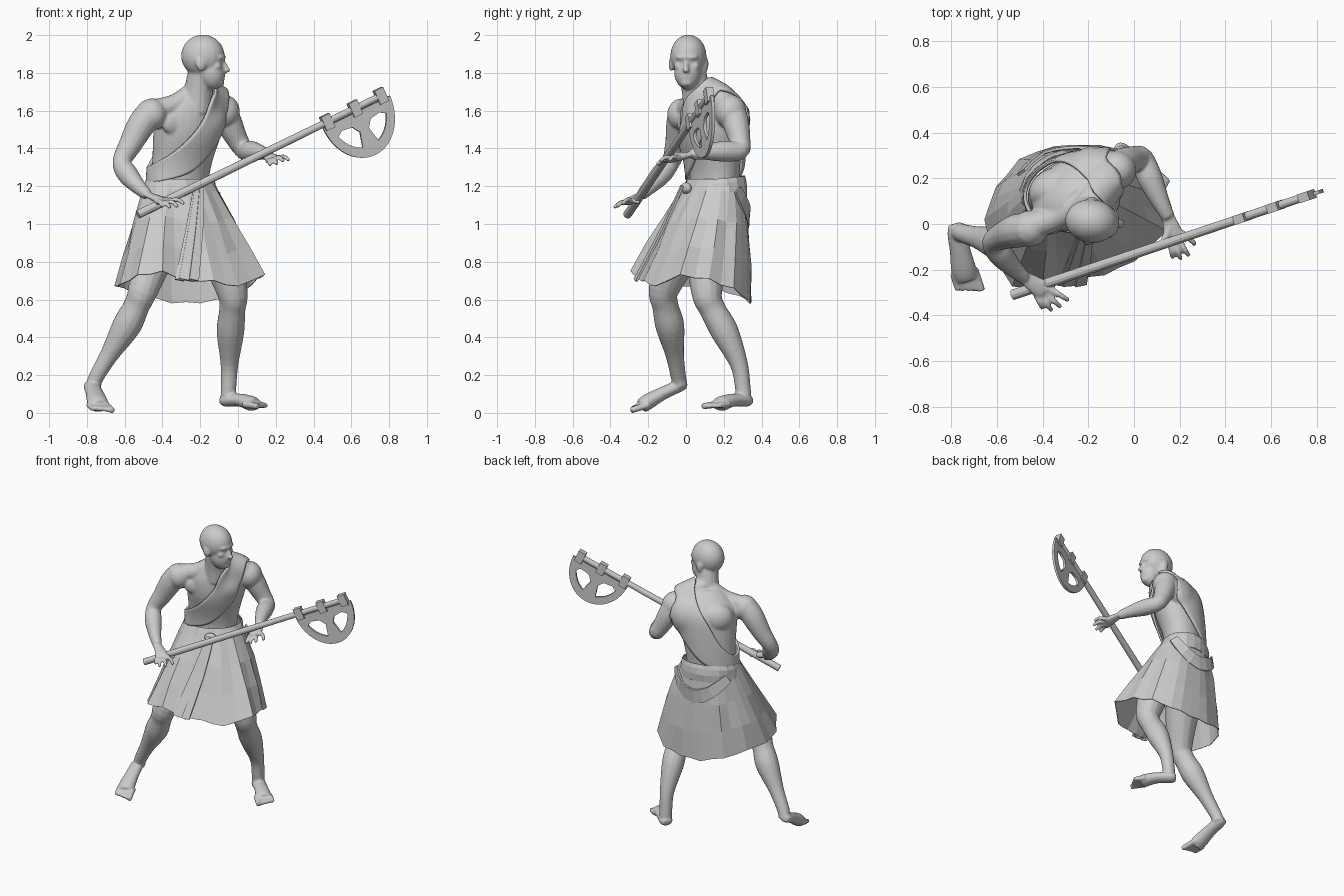
import bpy, bmesh, random
from math import sin, cos, pi, atan2, radians
from mathutils import Vector, Matrix

if "Cube" in bpy.data.objects:
    bpy.data.objects.remove(bpy.data.objects["Cube"])
random.seed(4)
T, RZ, RY, DG = Matrix.Translation, lambda a: Matrix.Rotation(radians(a), 4, 'Z'), lambda a: Matrix.Rotation(radians(a), 4, 'Y'), Matrix.Diagonal

def spline(P, n=4, closed=False):  # Catmull-Rom; points may carry extra values
    out, m = [], len(P)
    for i in range(m if closed else m - 1):
        q = [P[(i + k) % m] if closed else P[min(max(i + k, 0), m - 1)] for k in (-1, 0, 1, 2)]
        for t in [j / n for j in range(n)]:
            out.append([.5 * (2*b + (c-a)*t + (2*a-5*b+4*c-d)*t*t + (3*b-a-3*c+d)*t**3) for a, b, c, d in zip(*q)])
    return out if closed else out + [list(P[-1])]

def loft(bm, rings, cap=True, closed=True):
    rs = [[bm.verts.new(p) for p in r] for r in rings]
    n = len(rs[0])
    for a, b in zip(rs, rs[1:]):
        for i in range(n if closed else n - 1):
            bm.faces.new((a[i], a[(i + 1) % n], b[(i + 1) % n], b[i]))
    if cap:
        bm.faces.new(rs[0][::-1])
        bm.faces.new(rs[-1])

def tube(bm, P, flat=1, ref=None, seg=14):  # points are x, y, z, radius
    S = spline(P)
    C = [Vector(s[:3]) for s in S]
    axis, rings = C[-1] - C[0], []
    ref = ref or Vector((1, 0, 0) if abs(axis.z) > .6 * axis.length else (0, 0, 1))
    for i, c in enumerate(C):
        t = (C[min(i + 1, len(C) - 1)] - C[max(i - 1, 0)]).normalized()
        s = t.cross(ref).normalized()
        rings.append([c + S[i][3] * (cos(2*pi*k/seg) * s + flat * sin(2*pi*k/seg) * s.cross(t)) for k in range(seg)])
    loft(bm, rings)

def blob(bm, c, r, ang=0, tilt=0, base=Matrix()):
    bmesh.ops.create_uvsphere(bm, u_segments=20, v_segments=14, radius=1, matrix=base @ T(c) @ RZ(ang) @ RY(tilt) @ DG((*r, 1)))

def make(name, bm, smooth=False, thick=0):
    bmesh.ops.recalc_face_normals(bm, faces=bm.faces)
    me = bpy.data.meshes.new(name)
    bm.to_mesh(me)
    me.polygons.foreach_set('use_smooth', [smooth] * len(me.polygons))
    ob = bpy.data.objects.new(name, me)
    bpy.context.collection.objects.link(ob)
    if thick:
        mod(ob, 'SOLIDIFY', thickness=thick, offset=1)
    return ob

def mod(ob, kind, **kw):
    m = ob.modifiers.new(kind.lower(), kind)
    for k, v in kw.items():
        setattr(m, k, v)

# body: overlapping lofts fused by a voxel remesh; torso rings are x, y, z, side, depth, heading
bm = bmesh.new()
torso = [(-.30, .14, 1.0, .17, .13, 27), (-.31, .15, 1.2, .163, .12, 27), (-.295, .15, 1.33, .168, .128, 29),
         (-.27, .135, 1.47, .19, .148, 32), (-.26, .13, 1.58, .195, .145, 34), (-.24, .115, 1.66, .15, .11, 34), (-.23, .09, 1.71, .08, .07, 34)]
loft(bm, [[T((x, y, z)) @ RZ(h) @ Vector((a*cos(k*pi/14), b*sin(k*pi/14), 0)) for k in range(28)] for x, y, z, a, b, h in spline(torso)])
# chest, back and shoulder muscles
for c, r, g in [((-.32, .015, 1.535), (.1, .04, .07), 34), ((-.16, .07, 1.545), (.085, .045, .07), 34), ((-.36, .16, 1.55), (.11, .08, .1), 34),
                ((-.18, .25, 1.56), (.11, .07, .1), 34), ((-.455, -.02, 1.58), (.08, .08, .085), 0), ((-.075, .235, 1.595), (.085, .085, .09), 0)]:
    blob(bm, c, r, g)
# neck and shoulder slopes
tube(bm, [(-.22, .07, 1.6, .085), (-.21, .055, 1.7, .077), (-.19, .03, 1.82, .072)])
tube(bm, [(-.23, .07, 1.71, .05), (-.33, .03, 1.635, .055), (-.45, -.01, 1.6, .06)])
tube(bm, [(-.21, .08, 1.72, .055), (-.14, .165, 1.665, .065), (-.08, .23, 1.62, .065)])
# arms
tube(bm, [(-.45, -.02, 1.61, .07), (-.51, -.03, 1.53, .075), (-.57, -.05, 1.42, .062), (-.615, -.08, 1.33, .05),
          (-.585, -.13, 1.265, .056), (-.53, -.19, 1.2, .042), (-.48, -.235, 1.155, .03)])
tube(bm, [(-.08, .24, 1.62, .07), (-.045, .265, 1.53, .07), (0, .285, 1.44, .057), (.035, .285, 1.39, .052),
          (.07, .2, 1.385, .056), (.115, .1, 1.38, .041), (.15, .03, 1.37, .03)])
# hands
def hand(wrist, palm, tips, thumb):
    W, P, t = Vector(wrist), Vector(palm), Vector(thumb)
    tube(bm, [(*W, .03), (*P, .042), (*(P + (P - W) * .45), .04)], .5)
    tube(bm, [(*W.lerp(P, .5), .02), (*P.lerp(t, .6), .017), (*t, .012)], seg=8)
    mid = sum((Vector(v) for v in tips), Vector()) / 4
    for t in map(Vector, tips):
        k = P.lerp(mid, .35) + (t - mid) * .6
        m = k.lerp(t, .55) + Vector((0, 0, .014))
        tube(bm, [(*P.lerp(k, .5), .015), (*k, .015), (*m, .013), (*t, .011)], seg=8)
hand((-.48, -.235, 1.155), (-.42, -.275, 1.13), [(-.40, -.37, 1.09), (-.36, -.38, 1.085), (-.32, -.365, 1.09), (-.285, -.335, 1.105)], (-.33, -.25, 1.115))
hand((.15, .03, 1.37), (.17, -.035, 1.355), [(.17, -.15, 1.31), (.205, -.155, 1.315), (.24, -.14, 1.33), (.27, -.09, 1.335)], (.11, -.09, 1.375))
# legs
tube(bm, [(-.39, .11, 1.08, .13), (-.44, -.02, .87, .115), (-.5, -.115, .66, .083), (-.535, -.11, .57, .07),
          (-.59, -.085, .46, .077), (-.68, -.06, .31, .05), (-.75, -.04, .19, .041), (-.765, -.03, .14, .04)])
tube(bm, [(-.21, .19, 1.08, .13), (-.1, .12, .86, .115), (-.03, .11, .64, .083), (-.03, .14, .55, .07),
          (-.04, .205, .43, .074), (-.045, .28, .26, .048), (-.05, .3, .14, .042), (-.05, .305, .09, .042)])
# feet and toes
def foot(P, tip, up, side):
    tube(bm, P, .75, Vector(up))
    E, B, s = Vector(tip), Vector(P[-1][:3]), Vector(side)
    for k in range(5):
        o, L = s * (k - 2) * .023, B.lerp(E, 1 - .1 * k)
        tube(bm, [(*(B + o - (E - B) * .4), .019), (*(B + o), .019), (*(L + o * 1.1), .018 if k == 0 else .013)], seg=8)
foot([(-.785, .0, .15, .03), (-.775, -.04, .14, .043), (-.76, -.12, .105, .047), (-.745, -.2, .06, .056), (-.735, -.235, .035, .052)],
     (-.715, -.305, .013), (0, -.4, .9), (-.96, -.26, 0))
foot([(-.085, .335, .06, .028), (-.06, .315, .065, .045), (.01, .25, .068, .046), (.065, .195, .052, .053), (.085, .175, .043, .05)],
     (.14, .125, .035), (0, 0, 1), (.7, .7, 0))
# head, looking to the side: skull, jaw, chin, brow, nose, lips, ears, cheeks
H = T((-.178, .012, 1.87)) @ RZ(-6)
for c, r, t in [((-.008, 0, .02), (.116, .096, .112), 0), ((.035, 0, -.06), (.074, .072, .1), -12), ((.073, 0, -.12), (.034, .038, .028), 0),
                ((.09, 0, .012), (.024, .06, .016), 0), ((.114, 0, -.037), (.013, .013, .036), -22), ((.122, 0, -.056), (.017, .02, .012), 0),
                ((.098, 0, -.086), (.013, .028, .009), 0), ((.096, 0, -.098), (.013, .025, .009), 0)]:
    blob(bm, c, r, 0, t, H)
for s in (-1, 1):
    blob(bm, (-.01, s * .092, -.025), (.026, .013, .038), s * -14, -10, H)
    blob(bm, (.07, s * .042, -.035), (.026, .026, .022), base=H)
body = make('body', bm, True)
mod(body, 'REMESH', mode='VOXEL', voxel_size=.0075, use_smooth_shade=True)
mod(body, 'SMOOTH', factor=.5, iterations=5)

# kilt: faceted shell from the waist ellipse to an uneven hem
hem = [(-.27, -.24, .7), (-.13, -.22, .7), (0, -.16, .67), (.14, -.03, .73), (.1, .12, .71), (.05, .25, .66), (-.05, .32, .6), (-.2, .34, .58),
       (-.35, .335, .58), (-.5, .28, .62), (-.6, .16, .66), (-.65, .02, .67), (-.62, -.14, .68), (-.53, -.27, .73), (-.4, -.29, .75)]
HC, hem2, rings = Vector((-.26, .04, 0)), [], []
def waist(t, z, grow=0):
    a, b, q = .18 + grow, .135 + grow, t - radians(27)
    r = a * b / ((b * cos(q))**2 + (a * sin(q))**2)**.5
    return Vector((-.31 + r * cos(t), .155 + r * sin(t), z))
for p, q in zip(hem, hem[1:] + hem[:1]):
    m = (Vector(p) + Vector(q)) / 2
    hem2 += [Vector(p), m + (m - HC).normalized() * random.uniform(-.012, .012)]
for f in (0, .12, .4, .7, 1):
    rings.append([])
    for h in hem2:
        d = Vector(((h - HC).x, (h - HC).y, 0)).normalized()
        bulge = sin(pi * f) * (.014 if d.y > .1 else .005) + random.uniform(-.008, .008) * (0 < f < 1)
        rings[-1].append(waist(atan2(d.y, d.x), 1.235).lerp(h, f) + d * bulge)
bm = bmesh.new()
loft(bm, rings, cap=False)
make('kilt', bm, thick=.005)
# belt of gathered cloth
bm = bmesh.new()
loft(bm, [[waist(pi*k/10, z + .02 * sin(pi*k/10), g + random.uniform(0, .006)) for k in range(20)]
          for z, g in ((1.12, .014), (1.17, .016), (1.21, .011), (1.235, .002))], cap=False)
make('belt', bm, thick=.006)

# cloth strips; points are x, y, z, half width
def strip(name, P, centre, closed=False, cols=7, smooth=False, n=5, thick=0):
    S, rings = spline(P, n, closed), []
    m = len(S)
    for i in range(m):
        a, b = (S[i - 1], S[(i + 1) % m]) if closed else (S[max(i - 1, 0)], S[min(i + 1, m - 1)])
        p, out = Vector(S[i][:3]), (Vector(S[i][:3]) - Vector(centre)) * Vector((1, 1, .6)).length / 1.54
        out.z *= .6
        side = (Vector(b[:3]) - Vector(a[:3])).cross(out).normalized()
        rings.append([p + side * S[i][3] * (2 * k / (cols - 1) - 1) for k in range(cols)])
    bm = bmesh.new()
    loft(bm, rings + ([rings[0]] if closed else []), False, False)
    bmesh.ops.remove_doubles(bm, verts=bm.verts, dist=1e-5)
    return make(name, bm, smooth, thick)
sash = strip('sash', [(-.13, .16, 1.73, .075), (-.10, .06, 1.63, .085), (-.13, .015, 1.49, .095), (-.25, .0, 1.36, .085), (-.42, .05, 1.27, .055),
                      (-.45, .17, 1.26, .065), (-.37, .27, 1.35, .1), (-.26, .28, 1.5, .115), (-.18, .25, 1.65, .095)], (-.27, .13, 1.42), True, 9, True, 6)
mod(sash, 'SHRINKWRAP', target=body, wrap_mode='ABOVE_SURFACE', offset=.014)
mod(sash, 'SMOOTH', iterations=4)
mod(sash, 'SOLIDIFY', thickness=.014, offset=1)
# hanging pleats, front knot and back swag
for dx, w in ((0, .03), (.04, .02), (-.035, .018)):
    strip('front_pleat', [(-.21 + dx * .4, -.015, 1.2, w * .6), (-.235 + dx * .7, -.12, .97, w), (-.275 + dx, -.262, .7, w * 1.3)],
          (-.3 - dx, .4, .95), cols=3, n=2, thick=.012)
strip('back_swag', [(-.49, .22, 1.17, .03), (-.41, .3, 1.08, .04), (-.29, .325, 1.03, .05), (-.18, .315, 1.08, .04), (-.12, .27, 1.18, .03)],
      (-.3, .1, 1.05), cols=3, n=2, thick=.012)
bm = bmesh.new()
blob(bm, (-.22, 0, 1.19), (.04, .025, .03), 27)
make('belt_knot', bm)

# axe, built along local x and laid into the hands
A, E = Vector((-.53, -.31, 1.05)), Vector((.78, .13, 1.69))
U, L = (E - A).normalized(), (E - A).length
N = U.cross(Vector((0, 0, 1))).normalized()
M = T(A) @ Matrix((U, N.cross(U), N)).transposed().to_4x4()
bm = bmesh.new()
bmesh.ops.create_cone(bm, cap_ends=True, segments=12, radius1=.023, radius2=.018, depth=L - .02, matrix=M @ T((L / 2 - .01, 0, 0)) @ RY(90))
make('axe_shaft', bm)
bm = bmesh.new()
for u in (1.165, 1.335, 1.495):
    bmesh.ops.create_cube(bm, size=1, matrix=M @ T((u, 0, 0)) @ DG((.052, .08, .04, 1)))
make('blade_sockets', bm)
# blade: filled half disc with two windows
cu = bpy.data.curves.new('axe_blade', 'CURVE')
cu.dimensions, cu.fill_mode, cu.extrude = '2D', 'BOTH', .008
arc = lambda a, b, r, k: [(1.335 + .205 * r * cos(a + (b - a) * i / k), -.02 - .25 * r * sin(a + (b - a) * i / k)) for i in range(k + 1)]
win = arc(.4, 1.27, .78, 7) + [(1.362, -.125), (1.39, -.085), (1.45, -.075)]
for pts in (arc(0, pi, 1, 28), win, [(2.67 - x, y) for x, y in win]):
    s = cu.splines.new('POLY')
    s.points.add(len(pts) - 1)
    s.points.foreach_set('co', [v for x, y in pts for v in (x, y, 0, 1)])
    s.use_cyclic_u = True
blade = bpy.data.objects.new('axe_blade', cu)
blade.matrix_world = M
bpy.context.collection.objects.link(blade)
blade.select_set(True)
bpy.context.view_layer.objects.active = blade
bpy.ops.object.convert(target='MESH')
